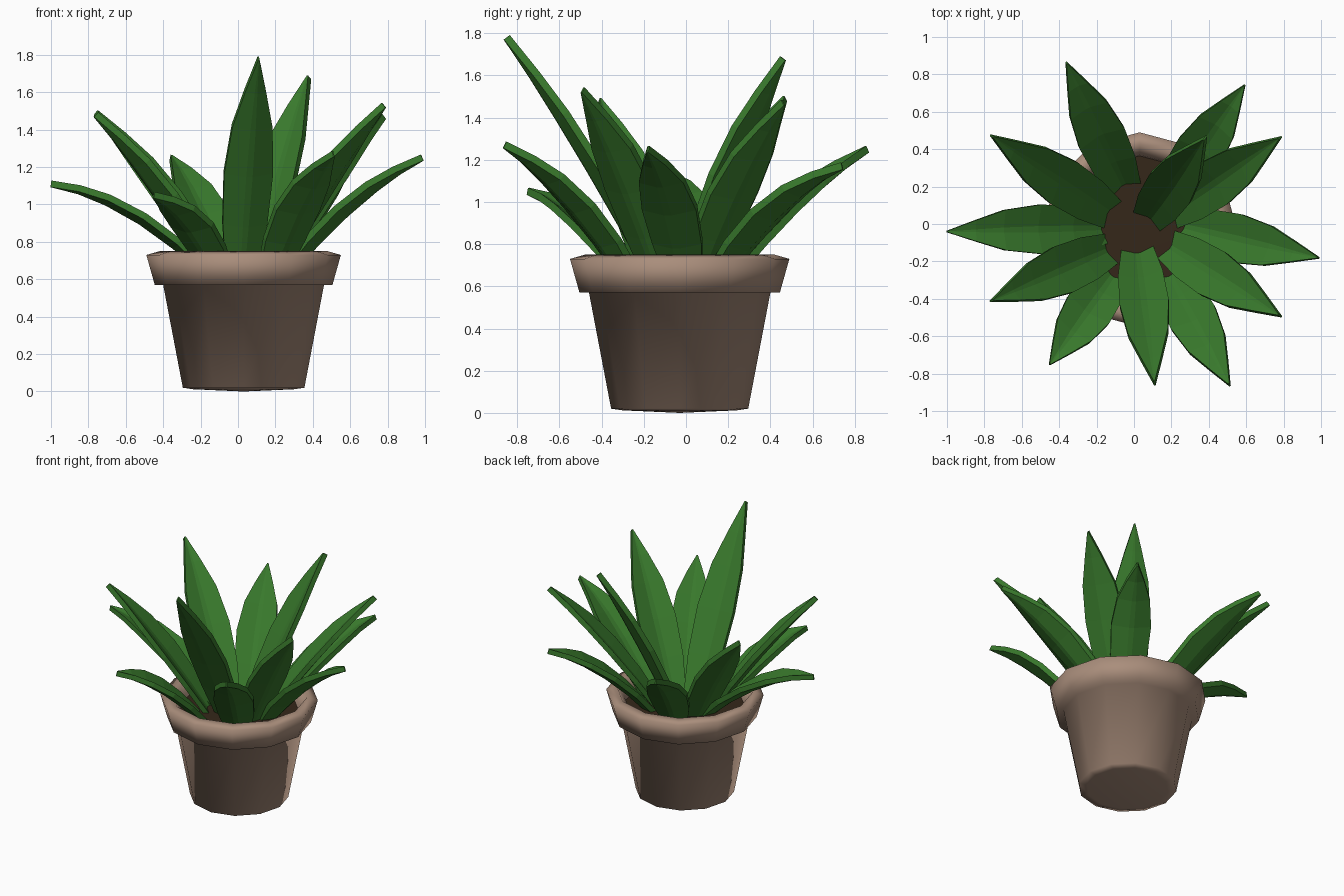
import bpy, bmesh, math
from mathutils import Vector

if "Cube" in bpy.data.objects:
    bpy.data.objects.remove(bpy.data.objects["Cube"])

CX, CY = 0.03, -0.03


def material(name, rgb):
    m = bpy.data.materials.new(name)
    m.diffuse_color = (*rgb, 1)
    m.use_nodes = True
    m.node_tree.nodes["Principled BSDF"].inputs["Base Color"].default_value = m.diffuse_color
    return m


clay = material("clay", (0.40, 0.27, 0.20))
earth = material("earth", (0.035, 0.02, 0.01))
green = material("leaf_green", (0.04, 0.19, 0.025))


def finish(name, bm, mat, smooth=False):
    bmesh.ops.recalc_face_normals(bm, faces=bm.faces)
    for f in bm.faces:
        f.smooth = smooth
    me = bpy.data.meshes.new(name)
    bm.to_mesh(me)
    bm.free()
    me.materials.append(mat)
    ob = bpy.data.objects.new(name, me)
    bpy.context.collection.objects.link(ob)
    return ob


def lathe(name, profile, mat, sides=12):
    """Revolve (radius, z) points; zero radius closes on the axis."""
    bm = bmesh.new()
    rings = []
    for r, z in profile:
        if r == 0:
            rings.append([bm.verts.new((CX, CY, z))] * sides)
        else:
            rings.append([bm.verts.new((CX + r * math.cos(2 * math.pi * i / sides),
                                        CY + r * math.sin(2 * math.pi * i / sides), z))
                          for i in range(sides)])
    for a, b in zip(rings, rings[1:]):
        for i in range(sides):
            j = (i + 1) % sides
            bm.faces.new(list(dict.fromkeys((a[i], a[j], b[j], b[i]))))
    return finish(name, bm, mat, True)


# Pot with overhanging rim, and the soil inside it
lathe("pot", [(0, 0), (0.27, 0.012), (0.325, 0.02), (0.43, 0.57), (0.475, 0.57),
              (0.52, 0.73), (0.45, 0.75), (0.40, 0.68), (0.385, 0.60)], clay)
lathe("soil", [(0.395, 0.65), (0, 0.66)], earth)

# Half-width of a leaf along its length
WIDTHS = [(0, 0.085), (0.2, 0.12), (0.42, 0.132), (0.64, 0.108), (0.82, 0.057), (1, 0.004)]
THICK = 0.035


def leaf(name, base, tip, bulge):
    """Folded, thick blade arching from base to tip."""
    base, tip = Vector(base), Vector(tip)
    bm = bmesh.new()
    rings = []
    for t, w in WIDTHS:
        p = base.lerp(tip, t) + Vector((0, 0, 4 * bulge * t * (1 - t)))
        d = (tip - base + Vector((0, 0, 4 * bulge * (1 - 2 * t)))).normalized()
        side = d.cross(Vector((0, 0, 1))).normalized()
        up = side.cross(d)
        # across the blade: raised edges, narrow sunken midrib
        section = [(-1, 0.16), (-0.13, -0.1), (0.13, -0.1), (1, 0.16)]
        top = [p + side * (s * w) + up * (h * w + THICK / 2) for s, h in section]
        low = [p + side * (s * w) + up * (h * w - THICK / 2) for s, h in reversed(section)]
        rings.append([bm.verts.new(v) for v in top + low])
    n = len(rings[0])
    for a, b in zip(rings, rings[1:]):
        for i in range(n):
            j = (i + 1) % n
            bm.faces.new((a[i], a[j], b[j], b[i]))
    bm.faces.new(rings[0])
    bm.faces.new(rings[-1])
    finish(name, bm, green)


# Twelve leaves: base x, y, tip x, y, z, arch height
LEAVES = [
    (-0.05, 0.20, -0.36, 0.86, 1.25, 0.06),
    (0.19, 0.15, 0.59, 0.74, 1.17, 0.08),
    (0.20, 0.06, 0.78, 0.46, 1.47, 0.05),
    (0.08, 0.03, 0.38, 0.46, 1.68, 0.05),
    (0.26, -0.01, 0.985, -0.18, 1.25, 0.07),
    (0.19, -0.12, 0.78, -0.49, 1.53, 0.05),
    (0.19, -0.27, 0.51, -0.86, 1.27, 0.07),
    (0.02, -0.15, 0.11, -0.85, 1.78, 0.05),
    (-0.11, -0.27, -0.45, -0.75, 1.05, 0.07),
    (-0.14, -0.14, -0.76, -0.41, 1.48, 0.05),
    (-0.16, -0.02, -1.0, -0.04, 1.11, 0.09),
    (-0.13, 0.06, -0.76, 0.47, 1.49, 0.05),
]
for k, (bx, by, tx, ty, tz, arch) in enumerate(LEAVES):
    leaf(f"leaf_{k + 1}", (bx, by, 0.63), (tx, ty, tz), arch)
